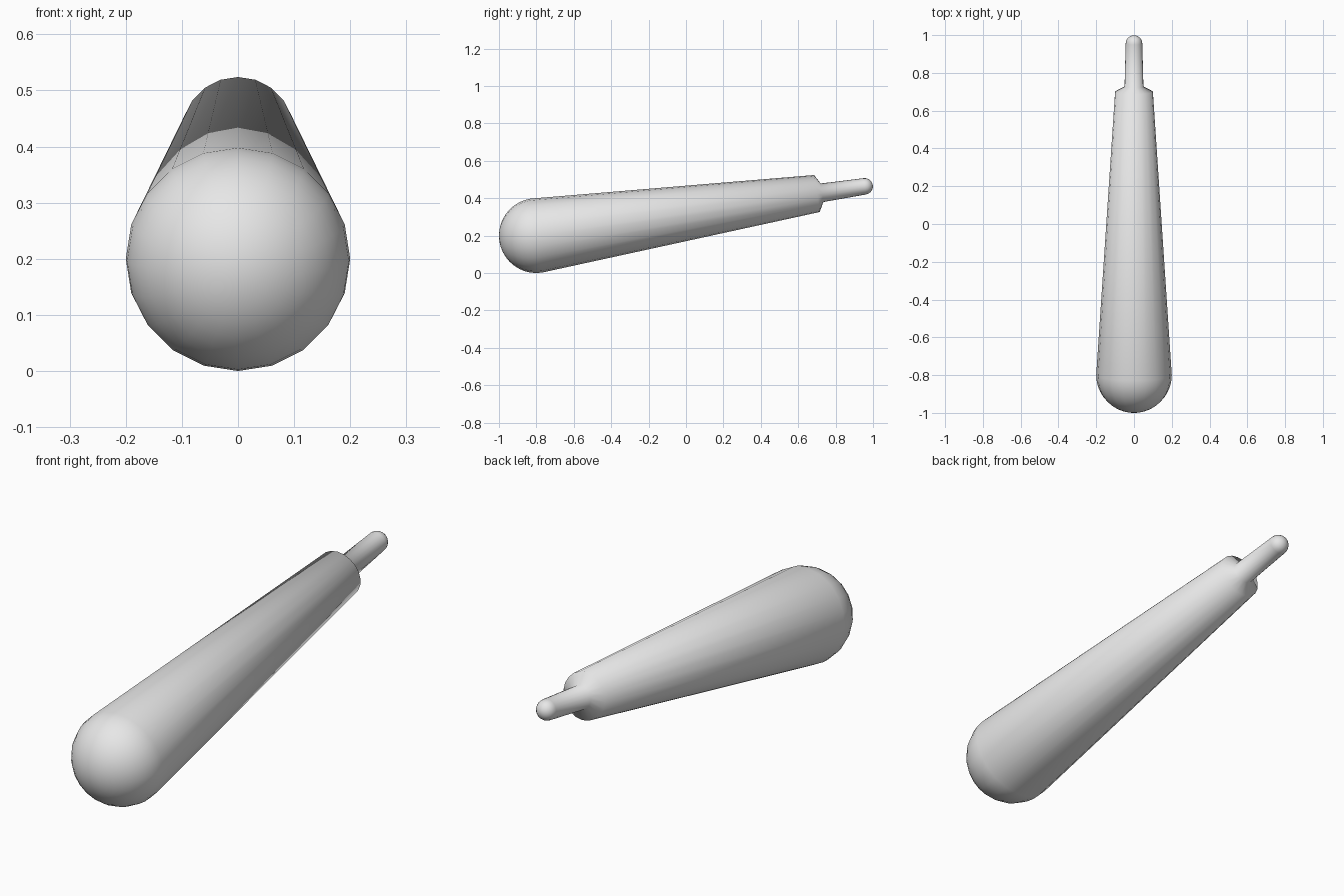
import bpy, bmesh, math
from mathutils import Matrix, Vector

cube = bpy.data.objects.get("Cube")
if cube:
    bpy.data.objects.remove(cube, do_unlink=True)

SIDES = 20
TILT = math.atan(0.15)      # upward slope of the long axis

grey = bpy.data.materials.new("light_grey")
grey.diffuse_color = (0.8, 0.8, 0.8, 1)
grey.use_nodes = True
grey.node_tree.nodes["Principled BSDF"].inputs["Base Color"].default_value = (0.8, 0.8, 0.8, 1)


def dome(radius, centre, side, steps):
    """Quarter-circle profile from the pole (side -1 or 1) to the equator."""
    return [(radius * math.sin(a), centre + side * radius * math.cos(a))
            for a in (math.pi / 2 * i / steps for i in range(steps + 1))]


def lathe(name, profile):
    """Revolve (radius, height) points about the z axis into a smooth mesh."""
    bm = bmesh.new()
    verts = [bm.verts.new((r, 0, h)) for r, h in profile]
    edges = [bm.edges.new(pair) for pair in zip(verts, verts[1:])]
    bmesh.ops.spin(bm, geom=verts + edges, cent=(0, 0, 0), axis=(0, 0, 1),
                   angle=math.tau, steps=SIDES, use_merge=False)
    bmesh.ops.remove_doubles(bm, verts=bm.verts, dist=0.0001)
    bmesh.ops.recalc_face_normals(bm, faces=bm.faces)
    for face in bm.faces:
        face.smooth = True
    mesh = bpy.data.meshes.new(name)
    bm.to_mesh(mesh)
    bm.free()
    mesh.materials.append(grey)
    obj = bpy.data.objects.new(name, mesh)
    bpy.context.collection.objects.link(obj)
    return obj


# Round front end, tapered shaft, sloping shoulder, thin rod and round tip
profile = dome(0.2, 0.0, -1, 10)
profile += [(0.1, 1.517), (0.05, 1.544)]
profile += dome(0.044, 1.775, 1, 5)[::-1]
body = lathe("tapered_shaft", profile)

# Lay the shaft along y, rising towards the back
body.data.transform(Matrix.Translation(Vector((0, -0.8, 0.2)))
                    @ Matrix.Rotation(TILT - math.pi / 2, 4, 'X'))
